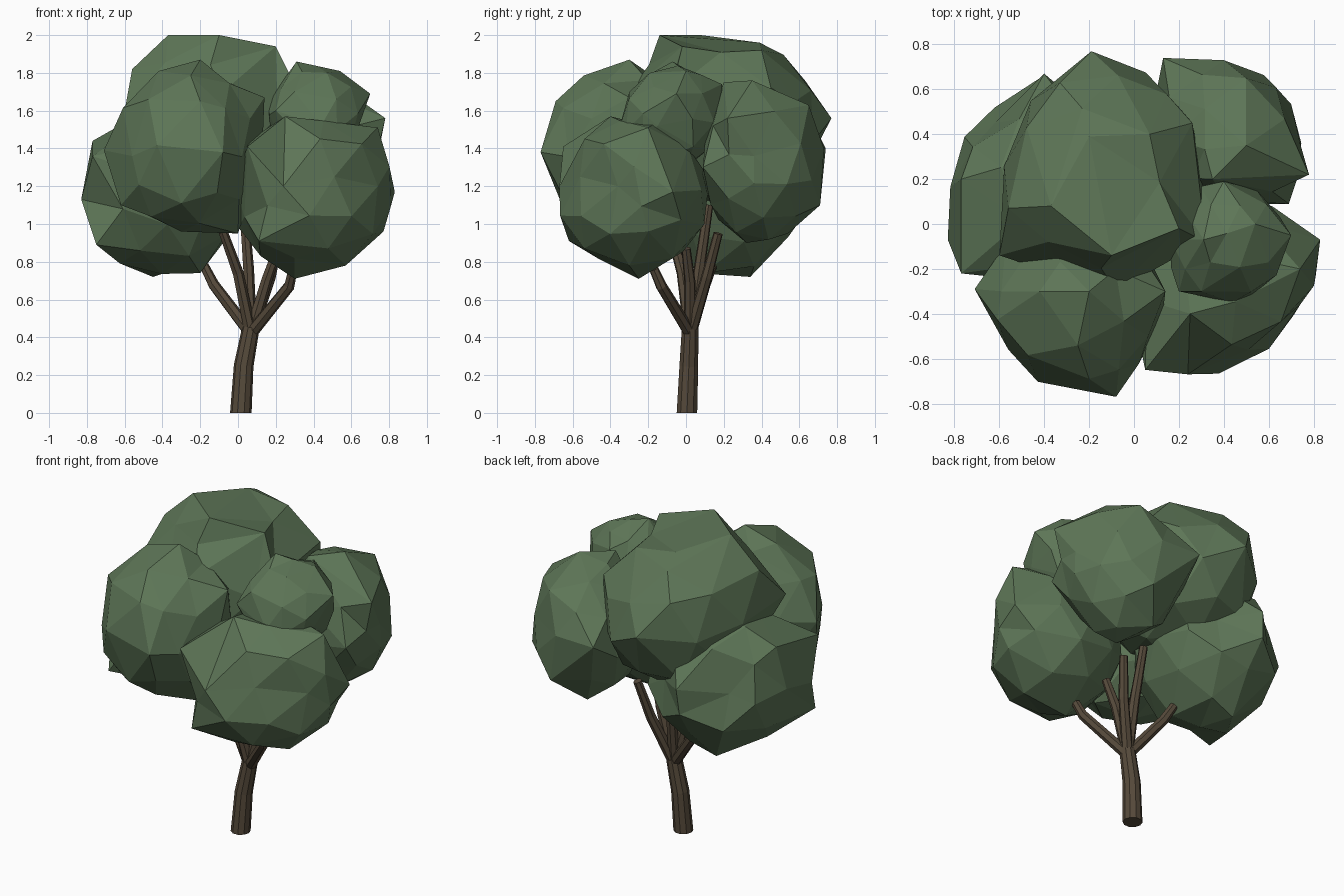
import bpy, bmesh, math, random
from mathutils import Vector, Matrix


def material(name, rgb):
    m = bpy.data.materials.new(name)
    m.diffuse_color = (*rgb, 1)
    return m


LEAF = material("leaf green", (0.110, 0.180, 0.095))
BARK = material("bark brown", (0.092, 0.068, 0.043))


def add_object(name, bm, mat):
    bmesh.ops.recalc_face_normals(bm, faces=bm.faces)
    me = bpy.data.meshes.new(name)
    bm.to_mesh(me)
    bm.free()
    me.materials.append(mat)
    ob = bpy.data.objects.new(name, me)
    bpy.context.collection.objects.link(ob)
    return ob


def leaf_clump(name, low, high, seed, corners):
    """Faceted ball in the box low..high, softly pulled out to the given corner points."""
    rng = random.Random(seed)
    low, high = Vector(low), Vector(high)
    mid, half = (low + high) / 2, (high - low) / 2
    bm = bmesh.new()
    bmesh.ops.create_icosphere(bm, subdivisions=2, radius=1)
    turn = Matrix.Rotation(rng.uniform(0, 6), 3, 'Z') @ Matrix.Rotation(rng.uniform(0, 6), 3, 'X')
    for v in bm.verts:
        d = (turn @ v.co) * rng.uniform(0.93, 0.99)
        v.co = mid + Vector([half[i] * d[i] for i in range(3)])
    # match each corner with the vertex lying nearest to its direction
    free, pairs = set(bm.verts), []
    for c in corners:
        p = Vector(c)
        v = min(free, key=lambda w: (w.co - mid).angle(p - mid))
        free.discard(v)
        pairs.append((v, p))
    reach = 0.38 * sum(half) / 3
    for _ in range(8):
        for v, p in pairs:
            start, move = v.co.copy(), p - v.co
            for w in bm.verts:
                w.co += move * math.exp(-((w.co - start).length / reach) ** 2)
    return add_object(name, bm, LEAF)


def limb(name, path, radii, sides):
    """Tapered tube through the path points."""
    bm = bmesh.new()
    pts = [Vector(p) for p in path]
    rings = []
    for i, (p, r) in enumerate(zip(pts, radii)):
        d = pts[min(i + 1, len(pts) - 1)] - pts[max(i - 1, 0)]
        if name == "trunk" and i == 0:
            d = Vector((0, 0, 1))
        q = Vector((0, 0, 1)).rotation_difference(d.normalized())
        ring = []
        for k in range(sides):
            a = 2 * math.pi * k / sides
            ring.append(bm.verts.new(p + q @ Vector((r * math.cos(a), r * math.sin(a), 0))))
        rings.append(ring)
    for a, b in zip(rings, rings[1:]):
        for k in range(sides):
            j = (k + 1) % sides
            bm.faces.new((a[k], a[j], b[j], b[k]))
    bm.faces.new(rings[0])
    bm.faces.new(rings[-1])
    return add_object(name, bm, BARK)


# Trunk, slightly bent
limb("trunk", [(0.015, 0.005, 0), (0.03, 0.015, 0.25), (0.068, 0.022, 0.45)],
     [0.057, 0.052, 0.046], 10)

# Branches fan out from the fork into the leaf clumps
fork = (0.067, 0.022, 0.42)
branches = {
    "left": [(-0.13, 0.1, 0.68), (-0.18, 0.14, 0.78)],
    "front_left": [(0.0, -0.02, 0.74), (-0.08, -0.08, 0.96)],
    "front_right": [(0.27, -0.13, 0.67), (0.29, -0.17, 0.76)],
    "back_right": [(0.17, 0.11, 0.72), (0.22, 0.17, 0.95)],
    "middle": [(0.055, 0.07, 0.76), (0.03, 0.12, 1.1)],
    "upper_right": [(0.15, 0.02, 0.7), (0.21, 0.0, 0.87)],
}
for side, path in branches.items():
    limb("branch_" + side, [fork] + path, [0.034, 0.03, 0.025], 7)

# Leaf clumps
leaf_clump("leaves_front_left", (-0.70, -0.75, 0.95), (0.14, 0.05, 1.85), 3,
           [(-0.08, -0.77, 1.38), (-0.2, -0.3, 1.87), (-0.71, -0.29, 1.39),
            (0.14, -0.3, 1.67), (-0.56, -0.56, 1.36), (0.0, -0.35, 0.95),
            (-0.3, -0.66, 1.11), (-0.2, -0.69, 1.65), (-0.59, -0.3, 1.62),
            (-0.42, -0.3, 1.81), (-0.62, -0.4, 1.1), (-0.3, -0.35, 0.96)])
leaf_clump("leaves_front_right", (-0.05, -0.68, 0.71), (0.82, 0.14, 1.58), 5,
           [(0.83, -0.07, 1.17), (0.24, -0.67, 1.2), (0.3, -0.25, 0.71),
            (0.77, -0.2, 0.96), (0.74, -0.2, 1.51), (0.51, -0.56, 1.25),
            (0.74, -0.36, 1.2), (0.25, -0.4, 1.57), (0.05, -0.65, 1.41),
            (0.11, -0.62, 0.91), (0.57, -0.3, 0.78), (0.3, -0.47, 0.82)])
leaf_clump("leaves_left", (-0.82, -0.29, 0.72), (0.05, 0.67, 1.6), 8,
           [(-0.83, -0.07, 1.13), (-0.77, 0.2, 1.44), (-0.4, 0.67, 1.25),
            (-0.75, -0.22, 0.89), (-0.45, 0.34, 0.72), (-0.62, 0.45, 1.2),
            (-0.4, 0.54, 0.93), (-0.77, -0.22, 1.36), (-0.2, 0.5, 1.2),
            (-0.2, 0.1, 0.74)])
leaf_clump("leaves_top", (-0.6, -0.31, 1.05), (0.33, 0.74, 2.0), 11,
           [(-0.37, 0.08, 2.0), (-0.1, -0.14, 2.0), (-0.19, 0.77, 1.56),
            (0.26, 0.45, 1.72), (0.2, -0.02, 1.94), (-0.56, 0.07, 1.82),
            (-0.2, 0.39, 1.96), (-0.33, 0.63, 1.76), (-0.08, -0.3, 1.7),
            (0.32, -0.08, 1.7), (-0.6, -0.14, 1.6), (0.07, 0.4, 1.92)])
leaf_clump("leaves_back_right", (0.05, 0.06, 0.9), (0.77, 0.73, 1.75), 14,
           [(0.78, 0.22, 1.56), (0.13, 0.74, 1.4), (0.4, 0.73, 1.4),
            (0.5, 0.65, 1.63), (0.74, 0.36, 1.36), (0.35, 0.2, 1.75),
            (0.4, 0.32, 0.9), (0.69, 0.09, 1.3), (0.5, 0.35, 1.76),
            (0.45, 0.71, 1.1), (0.31, 0.54, 0.95)])
leaf_clump("leaves_upper_right", (0.14, -0.36, 1.28), (0.68, 0.2, 1.84), 17,
           [(0.70, -0.05, 1.69), (0.31, -0.07, 1.86), (0.44, -0.35, 1.52),
            (0.54, 0.0, 1.81), (0.2, -0.3, 1.6), (0.4, 0.19, 1.74),
            (0.64, -0.15, 1.52), (0.3, -0.3, 1.7)])
